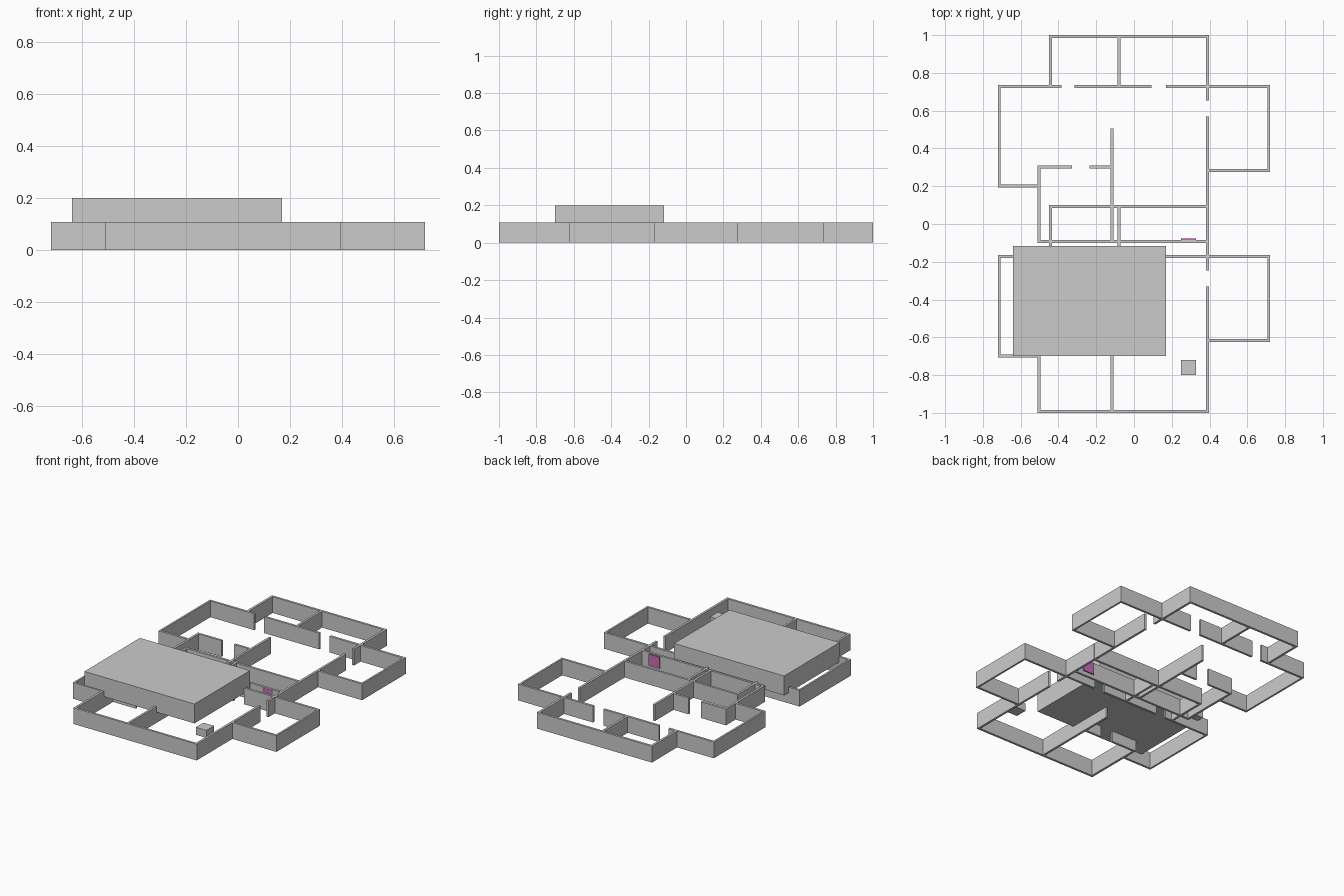
import bpy

if "Cube" in bpy.data.objects:
    bpy.data.objects.remove(bpy.data.objects["Cube"])

H = 0.108   # wall height
T = 0.015   # wall thickness


def box(name, x0, x1, y0, y1, z0, z1):
    bpy.ops.mesh.primitive_cube_add(
        size=1, location=((x0 + x1) / 2, (y0 + y1) / 2, (z0 + z1) / 2))
    ob = bpy.context.object
    ob.name = name
    ob.scale = (x1 - x0, y1 - y0, z1 - z0)
    bpy.ops.object.transform_apply(location=False, rotation=False, scale=True)
    return ob


def wall_x(name, y, x0, x1, dy):
    # wall running along x, centred on y
    box(name, x0, x1, y + dy - T / 2, y + dy + T / 2, 0, H)


def wall_y(name, x, y0, y1, dy, t=T):
    # wall running along y, centred on x
    box(name, x - t / 2, x + t / 2, y0 + dy, y1 + dy, 0, H)


def floor_plan(tag, dy):
    # back rooms
    wall_x(tag + "_back_wall", 0.9925, -0.45, 0.397, dy)
    wall_y(tag + "_back_left_wall", -0.442, 0.722, 0.99, dy)
    wall_y(tag + "_back_divider", -0.079, 0.722, 0.99, dy)
    # inner wall with two doorways
    for i, (a, b) in enumerate([(-0.72, -0.385), (-0.315, 0.093), (0.17, 0.72)]):
        wall_x(f"{tag}_inner_wall_{i}", 0.728, a, b, dy)
    # left room
    wall_y(tag + "_left_outer_wall", -0.714, 0.193, 0.735, dy, 0.012)
    wall_x(tag + "_left_return", 0.201, -0.72, -0.503, dy)
    wall_y(tag + "_left_front_wall", -0.503, -0.1, 0.31, dy)
    # small front room with doorway
    wall_x(tag + "_small_room_wall_a", 0.302, -0.51, -0.328, dy)
    wall_x(tag + "_small_room_wall_b", 0.302, -0.235, -0.117, dy)
    wall_y(tag + "_hall_wall", -0.117, -0.1, 0.505, dy)
    wall_x(tag + "_front_wall", -0.0925, -0.51, 0.397, dy)
    # right wall with doorway and right room
    wall_y(tag + "_right_wall_back", 0.389, 0.653, 1.0, dy)
    wall_y(tag + "_right_wall_front", 0.389, -0.1, 0.57, dy)
    wall_y(tag + "_right_outer_wall", 0.714, 0.275, 0.735, dy, 0.012)
    wall_x(tag + "_right_return", 0.2825, 0.389, 0.72, dy)


floor_plan("rear_plan", 0)
floor_plan("front_plan", -0.9)

# raised block over the front plan
box("upper_block", -0.64, 0.17, -0.7, -0.117, 0.071, 0.2)
# small floating block
box("small_block", 0.25, 0.328, -0.8, -0.72, 0.055, 0.105)

# coloured door panel set through the front wall of the rear plan
door = box("door_panel", 0.25, 0.328, -0.101, -0.077, 0.025, 0.102)
pink = bpy.data.materials.new("pink")
pink.diffuse_color = (0.6, 0.15, 0.45, 1)
pink.use_nodes = True
pink.node_tree.nodes["Principled BSDF"].inputs["Base Color"].default_value = pink.diffuse_color
door.data.materials.append(pink)
